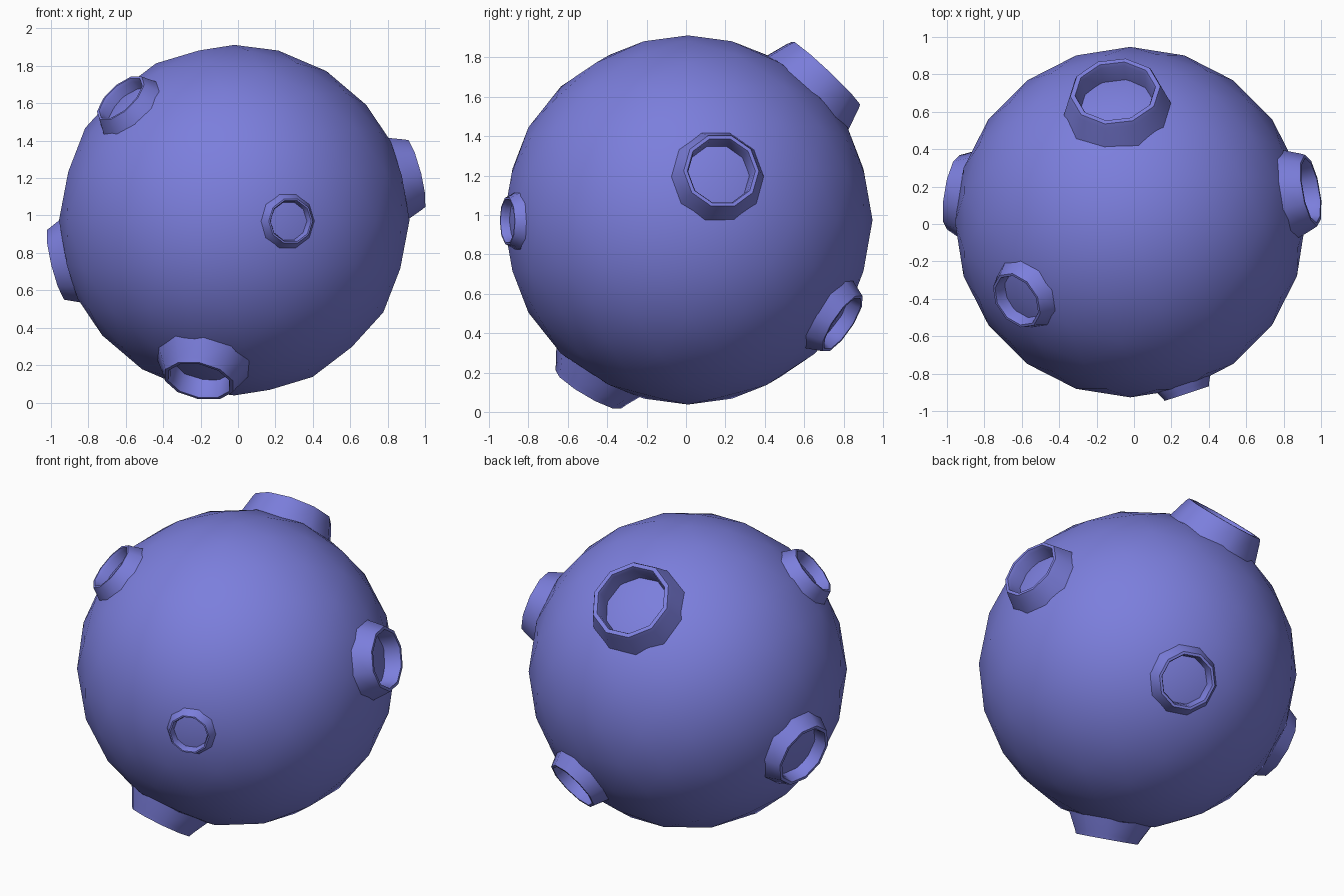
import bpy
import math
from mathutils import Vector

if "Cube" in bpy.data.objects:
    bpy.data.objects.remove(bpy.data.objects["Cube"])

CENTRE = Vector((-0.02, 0.01, 0.975))
R = 0.937
SIDES = 10

mat = bpy.data.materials.new("periwinkle")
mat.diffuse_color = (0.2, 0.21, 0.72, 1)
mat.use_nodes = True
mat.node_tree.nodes["Principled BSDF"].inputs["Base Color"].default_value = mat.diffuse_color

# Low-poly round body
bpy.ops.mesh.primitive_ico_sphere_add(subdivisions=3, radius=R, location=CENTRE)
body = bpy.context.object
body.name = "round_body"
body.data.materials.append(mat)
bpy.ops.object.shade_smooth()


def crater(name, direction, dist, base, rim):
    """Raised ring: flared outer slope, rounded lip and short inner wall."""
    inner = rim * 0.86
    surface = math.sqrt(R * R - base * base) - 0.012
    profile = [(base + 0.02, surface - 0.05), (base, surface),
               (rim + 0.008, dist - 0.025), (rim - 0.003, dist),
               (inner + 0.006, dist), (inner - 0.002, dist - 0.02),
               (inner * 0.94, 0.88)]
    turn = Vector(direction).to_track_quat('Z', 'Y')
    verts, faces = [], []
    for r, h in profile:
        for i in range(SIDES):
            a = 2 * math.pi * i / SIDES
            verts.append(turn @ Vector((r * math.cos(a), r * math.sin(a), h)))
    for k in range(len(profile) - 1):
        for i in range(SIDES):
            j = (i + 1) % SIDES
            faces.append((k * SIDES + i, k * SIDES + j,
                          (k + 1) * SIDES + j, (k + 1) * SIDES + i))
    mesh = bpy.data.meshes.new(name)
    mesh.from_pydata(verts, [], faces)
    mesh.materials.append(mat)
    ob = bpy.data.objects.new(name, mesh)
    ob.location = CENTRE
    bpy.context.collection.objects.link(ob)
    bpy.ops.object.select_all(action='DESELECT')
    bpy.context.view_layer.objects.active = ob
    ob.select_set(True)
    bpy.ops.object.shade_smooth_by_angle(angle=math.radians(60))


# Crater rings: direction from body centre, lip distance, base and lip radius
crater("crater_back_top", (-0.08, 0.70, 0.745), 1.025, 0.29, 0.245)
crater("crater_front", (0.30, -0.91, -0.005), 0.965, 0.15, 0.127)
crater("crater_right", (0.97, 0.17, 0.25), 1.012, 0.24, 0.197)
crater("crater_front_left", (-0.61, -0.42, 0.655), 0.985, 0.20, 0.165)
crater("crater_left", (-0.95, 0.16, -0.24), 0.988, 0.245, 0.205)
crater("crater_bottom", (-0.19, -0.51, -0.865), 1.015, 0.26, 0.197)
crater("crater_back_low", (0.28, 0.79, -0.53), 0.985, 0.21, 0.177)
